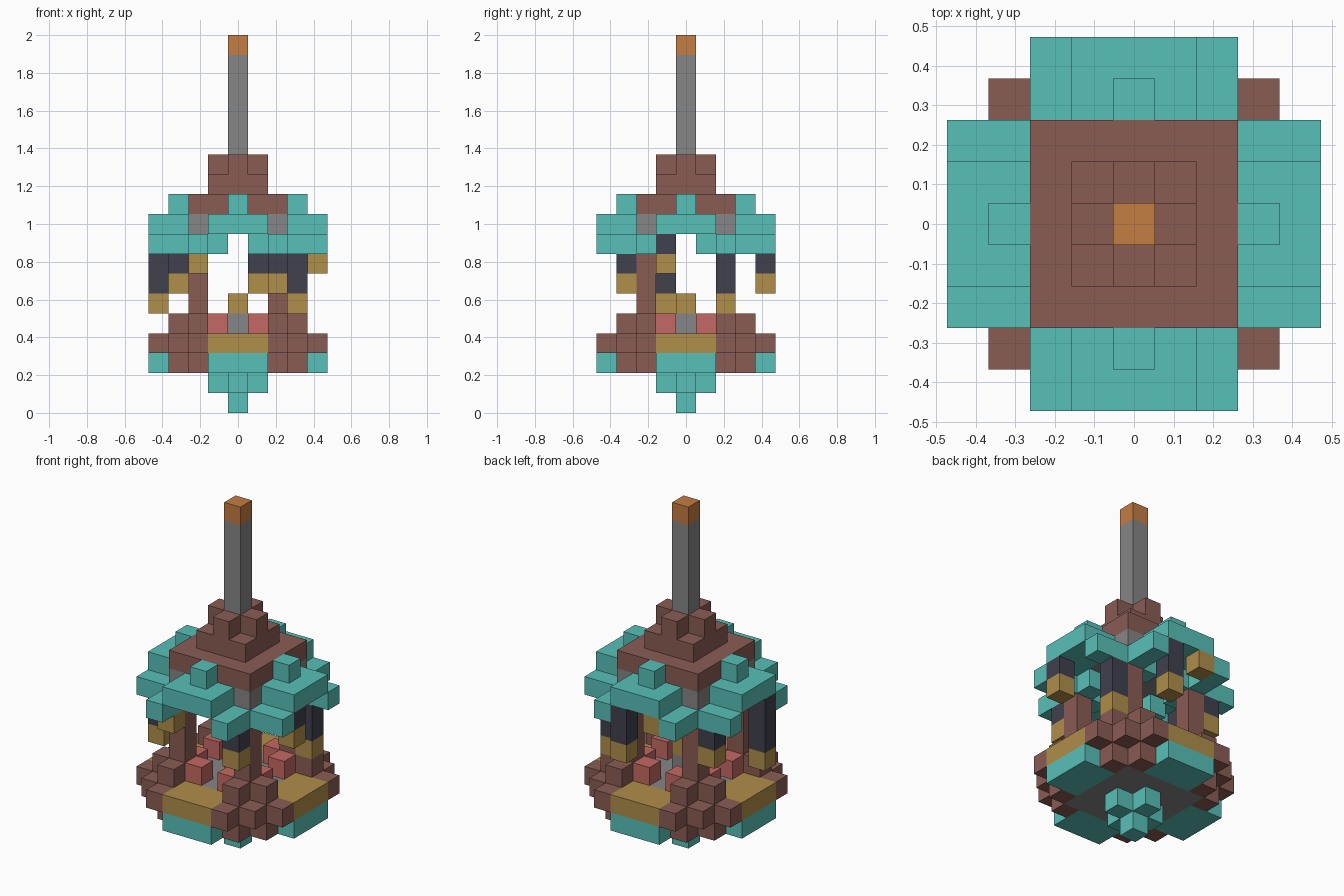
import bpy, bmesh
from mathutils import Matrix, Vector

U = 2 / 19  # block size

cube = bpy.data.objects.get("Cube")
if cube:
    bpy.data.objects.remove(cube)


def material(name, srgb):
    lin = [((c / 255 + 0.055) / 1.055) ** 2.4 for c in srgb]
    m = bpy.data.materials.new(name)
    m.use_nodes = True
    m.diffuse_color = (*lin, 1)
    m.node_tree.nodes["Principled BSDF"].inputs["Base Color"].default_value = (*lin, 1)
    return m


TEAL = material("teal", (88, 192, 184))
BROWN = material("brown", (138, 92, 84))
GREY = material("grey", (134, 134, 134))
GOLD = material("gold", (176, 142, 74))
PINK = material("pink", (195, 105, 99))
DARK = material("dark slate", (65, 65, 79))
ORANGE = material("orange", (195, 125, 66))


def build(name, mat, boxes):
    """Each box is (first block, last block), inclusive, in block coordinates."""
    bm = bmesh.new()
    for a, b in boxes:
        lo = Vector([min(p) for p in zip(a, b)])
        hi = Vector([max(p) for p in zip(a, b)])
        centre = (lo + hi) / 2 + Vector((0, 0, 0.5))
        size = hi - lo + Vector((1, 1, 1))
        bmesh.ops.create_cube(bm, size=1, matrix=Matrix.Translation(centre * U)
                              @ Matrix.Diagonal((*(size * U), 1)))
    me = bpy.data.meshes.new(name)
    bm.to_mesh(me)
    bm.free()
    me.materials.append(mat)
    ob = bpy.data.objects.new(name, me)
    bpy.context.collection.objects.link(ob)
    return ob


def around(a, b):
    """Repeat a box on the four sides."""
    out = []
    for _ in range(4):
        out.append((a, b))
        a, b = [(-p[1], p[0], p[2]) for p in (a, b)]
    return out


def mirrored(a, b):
    """Repeat a box on the four sides, on both halves of each side."""
    flip = [(-p[0], p[1], p[2]) for p in (a, b)]
    return around(a, b) + around(*flip)


def square(r, k0, k1):
    return [((-r, -r, k0), (r, r, k1))]


def post(k0, k1):
    return [((0, 0, k0), (0, 0, k1))]


# Base
build("bottom_finial", TEAL, post(0, 1) + around((1, 0, 1), (1, 0, 1)))
build("base_floor", GREY, square(2, 2, 3))
build("base_side", TEAL, around((-1, -4, 2), (1, -3, 2)))
build("base_trim", GOLD, around((-1, -4, 3), (1, -3, 3)))
build("base_corner", BROWN, mirrored((2, -3, 2), (2, -3, 4))
      + mirrored((2, -4, 3), (2, -4, 3)) + around((3, -3, 3), (3, -3, 3)))
build("coral_block", PINK, mirrored((1, -2, 4), (1, -2, 4)))
build("burner", GREY, post(4, 4))
build("burner_tip", GOLD, post(5, 5))

# Cage
build("pillar", BROWN, around((2, -2, 4), (2, -2, 8)))

# Roof
build("roof_slab", TEAL, around((-1, -4, 9), (1, -3, 9)))
build("roof_eave", TEAL, mirrored((2, -4, 8), (2, -3, 8))
      + mirrored((1, -2, 8), (1, -2, 8)))
build("roof_stud", TEAL, around((0, -3, 10), (0, -3, 10)))
build("roof_core", GREY, square(2, 9, 9))
build("roof_cap", BROWN, square(2, 10, 10) + square(1, 11, 11)
      + post(12, 12) + around((1, 0, 12), (1, 0, 12)))
build("rod", GREY, post(13, 17))
build("rod_tip", ORANGE, post(18, 18))

# Hanging tassels: x, y and the layer of the gold end
tassels = [(4, -1, 7), (3, 2, 5), (-2, -3, 7), (2, -3, 6),
           (-4, -1, 5), (-3, 2, 6), (1, 4, 6), (-1, 4, 8)]
cords = []
for x, y, k in tassels:
    top = 7 if 2 in (abs(x), abs(y)) else 8
    if k < top:
        cords.append(((x, y, k + 1), (x, y, top)))
build("tassel_cord", DARK, cords)
build("tassel_end", GOLD, [((x, y, k), (x, y, k)) for x, y, k in tassels])
